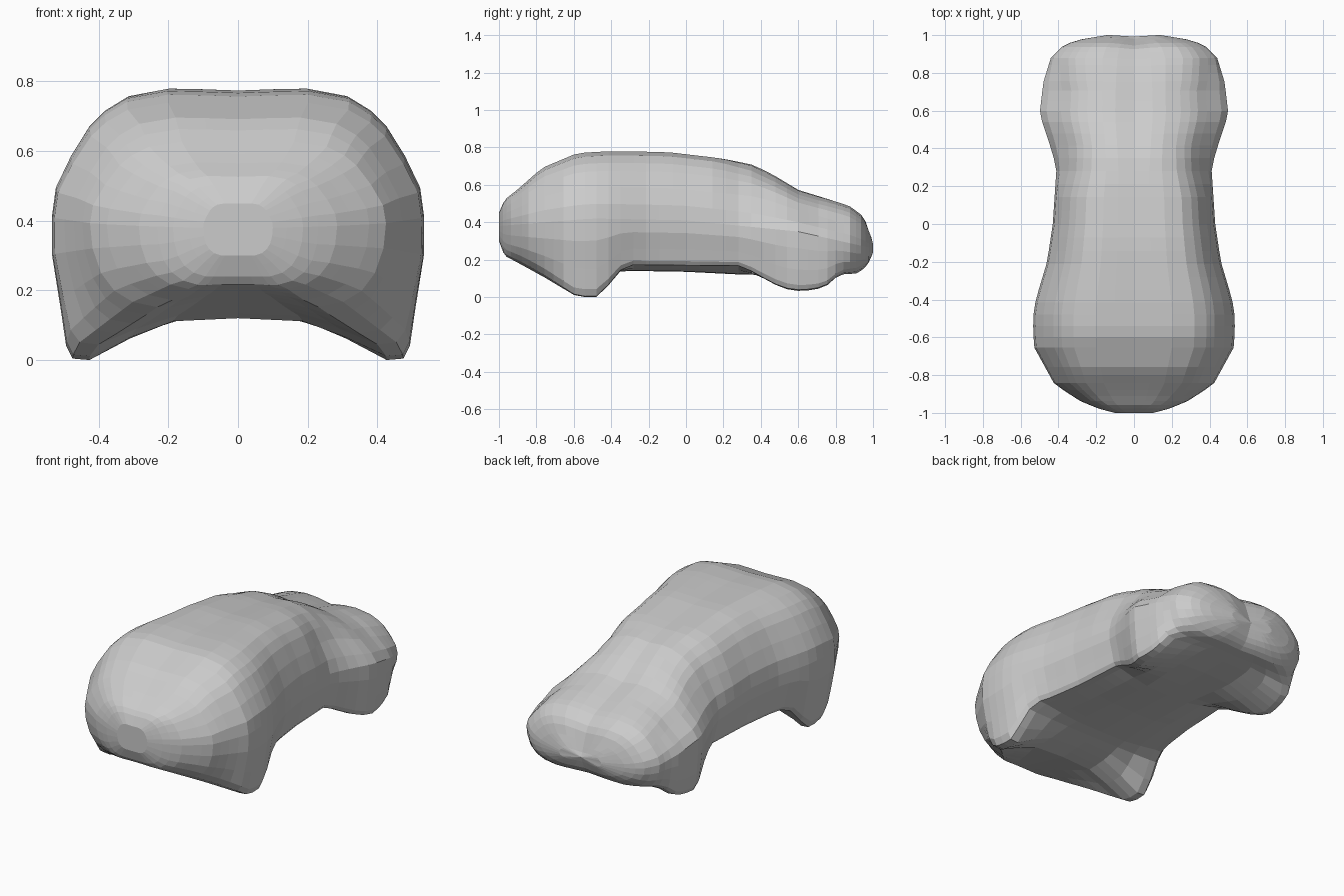
import bpy
import bmesh
import math

# Remove the default cube if present
cube = bpy.data.objects.get("Cube")
if cube:
    bpy.data.objects.remove(cube, do_unlink=True)

# Lines along the length of the body: (y, value)
ROOF = [(-1, .45), (-.97, .52), (-.9, .575), (-.77, .69), (-.58, .77), (-.4, .78), (-.1, .775),
        (.2, .74), (.35, .71), (.45, .665), (.6, .575), (.75, .53), (.87, .49), (.95, .43), (1, .3)]
HALF_WIDTH = [(-1, .1), (-.98, .18), (-.94, .28), (-.85, .42), (-.65, .53), (-.5, .535), (-.4, .52),
              (-.2, .46), (0, .43), (.3, .41), (.45, .455), (.58, .5), (.75, .48), (.88, .44),
              (.95, .37), (.98, .27), (1, .14)]
WIDEST = [(-1, .38), (-.5, .42), (0, .41), (.6, .35), (1, .26)]
FOOT = [(-1, .3), (-.97, .22), (-.75, .1), (-.58, .0), (-.48, .0), (-.43, .04), (-.37, .13),
        (-.3, .17), (.3, .165), (.45, .08), (.52, .045), (.62, .03), (.74, .05), (.82, .12),
        (.92, .125), (.97, .17), (1, .23)]
BELLY = [(-1, .3), (-.97, .22), (-.6, .12), (-.3, .14), (0, .135), (.3, .12), (.6, .12),
         (.92, .13), (.97, .17), (1, .23)]

# Half cross-sections, as fractions of the width and of each height band
UPPER = [(0, .985), (.2, .995), (.38, 1), (.6, .94), (.72, .83), (.8, .71), (.9, .47), (.98, .22), (1, 0)]
UPPER_FENDER = [(0, .985), (.2, 1), (.34, .97), (.5, .88), (.6, .79), (.68, .69), (.78, .5), (.93, .22), (1, 0)]
LOWER = [(1, .28), (.955, .64), (.925, .9), (.89, .99), (.8, 1)]
LOWER_FENDER = [(1, .28), (.985, .64), (.965, .9), (.94, .98), (.85, 1)]
LOWER_END = [(.98, .3), (.92, .58), (.82, .78), (.68, .92), (.5, .99)]
UNDER = [(.58, .5), (.35, .92), (0, 1)]
UNDER_END = [(.38, .5), (.2, .92), (0, 1)]


def read_line(line, y):
    """Height or width of a line at the given station."""
    for (y0, v0), (y1, v1) in zip(line, line[1:]):
        if y <= y1:
            return v0 + (v1 - v0) * (y - y0) / (y1 - y0)
    return line[-1][1]


def ramp(value, start, end):
    """Rise from zero at start to one at end."""
    return min(1, max(0, (value - start) / (end - start)))


def blend(first, second, weight):
    """Mix two profiles point by point."""
    return [(a + (c - a) * weight, b + (d - b) * weight)
            for (a, b), (c, d) in zip(first, second)]


def section(y):
    """Closed ring of points around the body at the given station."""
    roof, width, widest, foot, belly = (
        read_line(line, y) for line in (ROOF, HALF_WIDTH, WIDEST, FOOT, BELLY))
    # The cabin narrows towards the tail, which has sloping fenders and full corners
    fender = ramp(y, .15, .42) * ramp(y, .9, .7)
    rounded = max(ramp(y, -.62, -.88), ramp(y, .79, .93))
    upper = blend(UPPER, UPPER_FENDER, fender)
    lower = blend(blend(LOWER, LOWER_FENDER, ramp(y, .4, .6)), LOWER_END, rounded)
    under = blend(UNDER, UNDER_END, rounded)
    half = [(f * width, widest + (roof - widest) * h) for f, h in upper]
    half += [(f * width, widest + (foot - widest) * h) for f, h in lower]
    half += [(f * width, foot + (belly - foot) * h) for f, h in under]
    ring = half + [(-x, z) for x, z in reversed(half[1:-1])]
    return [crease(x, y, z, widest) for x, z in ring]


def crease(x, y, z, widest):
    """Shallow groove along the middle of the tail, with a notch at its end."""
    near = max(0, 1 - abs(x) / .12)
    if z > widest:
        z -= .015 * near * ramp(y, .25, .65)
    return (x, y - .02 * near * max(0, y) ** 8, z)


def loft(name, stations, material):
    """Skin the sections and close both ends with a fan."""
    bm = bmesh.new()
    rings = [[bm.verts.new(p) for p in section(y)] for y in stations]
    count = len(rings[0])
    for a, b in zip(rings, rings[1:]):
        for i in range(count):
            j = (i + 1) % count
            bm.faces.new((a[i], a[j], b[j], b[i]))
    for ring in (rings[0], rings[-1]):
        cap = bm.faces.new(ring)
        bmesh.ops.poke(bm, faces=[cap])
    bmesh.ops.recalc_face_normals(bm, faces=bm.faces[:])
    mesh = bpy.data.meshes.new(name)
    bm.to_mesh(mesh)
    bm.free()
    mesh.materials.append(material)
    obj = bpy.data.objects.new(name, mesh)
    bpy.context.collection.objects.link(obj)


# Single plain grey
grey = bpy.data.materials.new("plain grey")
grey.use_nodes = True
colour = (.6, .6, .6, 1)
grey.diffuse_color = colour
grey.node_tree.nodes["Principled BSDF"].inputs["Base Color"].default_value = colour

# Body shell, with stations closer together towards the ends
STEPS = 44
stations = [-math.cos(math.pi * i / STEPS) for i in range(STEPS + 1)]
loft("car_body", stations, grey)
